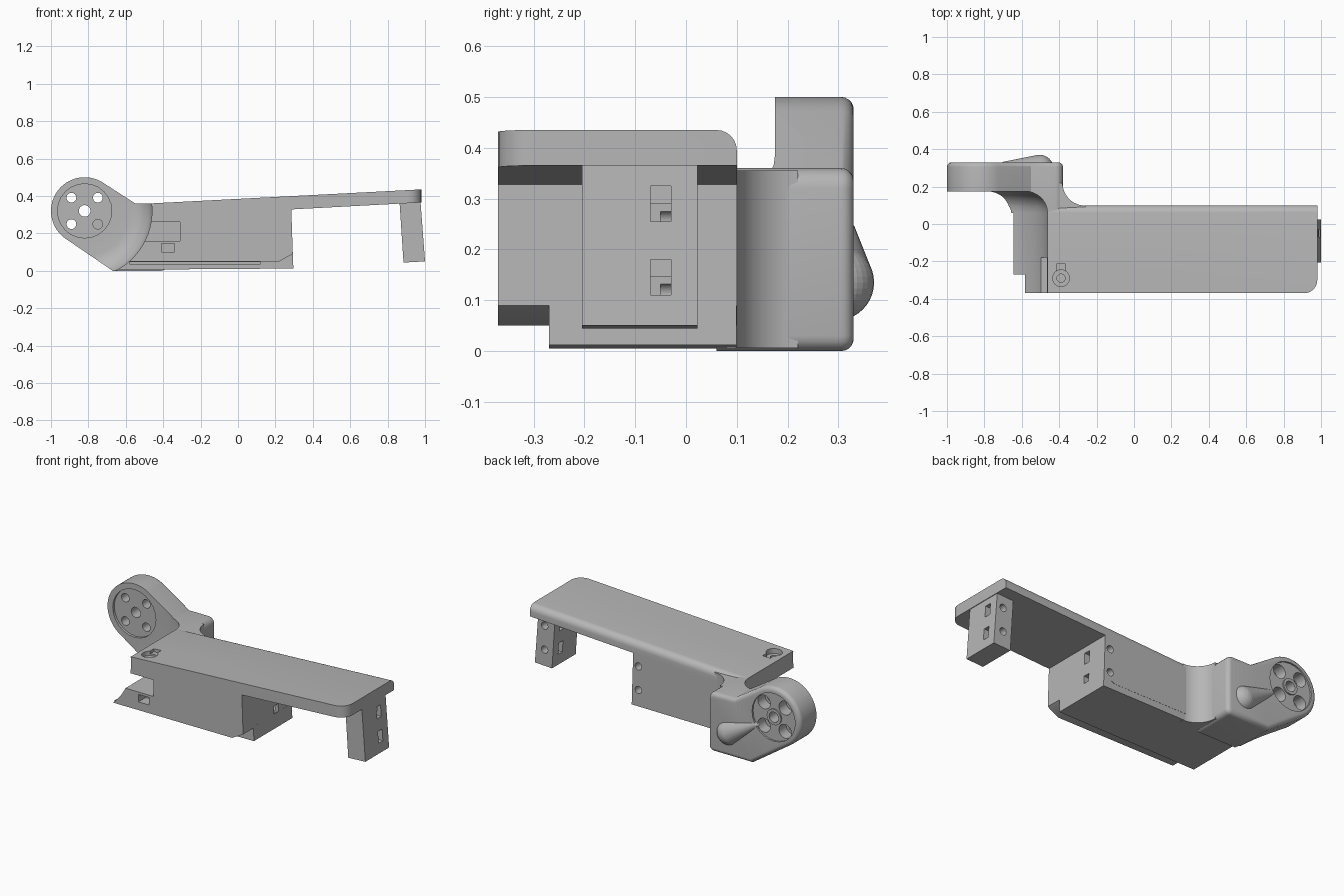
import bpy, bmesh
from math import sin, cos, pi, radians
from mathutils import Vector, Matrix

if "Cube" in bpy.data.objects:
    bpy.data.objects.remove(bpy.data.objects["Cube"], do_unlink=True)

grey = bpy.data.materials.new("plain grey")
grey.use_nodes = True
grey.diffuse_color = (0.47, 0.47, 0.47, 1)
grey.node_tree.nodes["Principled BSDF"].inputs["Base Color"].default_value = grey.diffuse_color

HUB_X, HUB_Z, HUB_R = -0.82, 0.32, 0.18


def make(name, bm):
    bmesh.ops.recalc_face_normals(bm, faces=bm.faces[:])
    mesh = bpy.data.meshes.new(name)
    bm.to_mesh(mesh)
    bm.free()
    mesh.materials.append(grey)
    ob = bpy.data.objects.new(name, mesh)
    bpy.context.collection.objects.link(ob)
    return ob


def arc(cx, cy, r, start, end, n=10):
    angles = [radians(start + (end - start) * i / n) for i in range(n + 1)]
    return [(cx + r * cos(a), cy + r * sin(a)) for a in angles]


def prism(points, low, high, axis="y"):
    """Extrude a closed profile: (x, z) along y, or (x, y) along z."""
    bm = bmesh.new()
    place = (lambda a, b: (a, low, b)) if axis == "y" else (lambda a, b: (a, b, low))
    face = bm.faces.new([bm.verts.new(place(*p)) for p in points])
    ext = bmesh.ops.extrude_face_region(bm, geom=[face])
    move = (0, high - low, 0) if axis == "y" else (0, 0, high - low)
    bmesh.ops.translate(bm, vec=move, verts=[g for g in ext["geom"] if isinstance(g, bmesh.types.BMVert)])
    return bm


def bevel(bm, rule, width, segments=6):
    edges = [e for e in bm.edges if rule(e.verts[0].co, e.verts[1].co)]
    bmesh.ops.bevel(bm, geom=edges, offset=width, segments=segments, profile=0.5, affect="EDGES")


def box(x0, x1, y0, y1, z0, z1):
    return make("cutter", prism([(x0, z0), (x1, z0), (x1, z1), (x0, z1)], y0, y1))


def rod(x, z, r, y0, y1):
    return make("cutter", prism(arc(x, z, r, 0, 345, 23), y0, y1))


def cut(ob, cutters):
    for c in cutters:
        mod = ob.modifiers.new("cut", "BOOLEAN")
        mod.operation, mod.object, mod.solver = "DIFFERENCE", c, "EXACT"
        bpy.context.view_layer.update()
        bpy.context.view_layer.objects.active = ob
        bpy.ops.object.modifier_apply(modifier=mod.name)
        bpy.data.objects.remove(c, do_unlink=True)


def clearance():
    """Turned space around the hub, with a rounded inner edge."""
    profile = [(0, -0.6), (0.36, -0.6)]
    profile += [(0.24 + 0.12 * cos(a), 0.06 + 0.115 * sin(a)) for a in [pi / 2 * i / 8 for i in range(9)]]
    profile.append((0, 0.175))
    bm = bmesh.new()
    vs = [bm.verts.new((HUB_X + r, y, HUB_Z)) for r, y in profile]
    es = [bm.edges.new(pair) for pair in zip(vs, vs[1:])]
    bmesh.ops.spin(bm, geom=vs + es, cent=(HUB_X, 0, HUB_Z), axis=(0, 1, 0),
                   angle=2 * pi, steps=72, use_duplicate=False)
    bmesh.ops.remove_doubles(bm, verts=bm.verts[:], dist=0.0005)
    return make("cutter", bm)


# Long body with the overhanging sloped deck
bm = prism([(-0.66, 0.35), (0.98, 0.435), (0.98, 0.365), (0.285, 0.328), (0.293, 0.09),
            (0.22, 0.05), (-0.66, 0.05)], -0.37, 0.1)
bevel(bm, lambda a, b: min(a.x, b.x) > 0.97 and max(a.y, b.y) < -0.36, 0.07)
bevel(bm, lambda a, b: min(a.y, b.y) > 0.09 and min(a.z, b.z) > 0.34 and abs(a.x - b.x) > 1, 0.04)
body = make("body_and_deck", bm)
cutters = [clearance(),
           box(-0.75, -0.31, -0.5, -0.18, 0.16, 0.26),
           box(-0.41, -0.34, -0.5, -0.3, 0.1, 0.145),
           make("cutter", prism(arc(-0.39, -0.29, 0.045, 0, 345, 23), 0.335, 0.5, "z")),
           make("cutter", prism(arc(-0.39, -0.29, 0.022, 0, 340, 17), 0.2, 0.5, "z")),
           box(-0.415, -0.365, -0.28, -0.215, 0.345, 0.5)]
for z in (0.255, 0.112):
    cutters += [box(0.24, 0.4, -0.07, -0.03, z - 0.035, z + 0.035), rod(0.25, z, 0.022, -0.05, 0.2)]
cut(body, cutters)

# Narrower base under the body
base = make("base", prism([(-0.7, 0.005), (0.296, 0.012), (0.293, 0.1), (0.22, 0.06), (-0.7, 0.06)], -0.27, 0.099))
cut(base, [clearance(), box(-0.58, 0.12, -0.3, -0.255, 0.036, 0.047)])

# Leg under the far end of the deck
leg = make("end_leg", prism([(0.863, 0.375), (0.975, 0.38), (1.0, 0.05), (0.885, 0.044)], -0.205, 0.023))
cutters = []
for z in (0.29, 0.145):
    cutters += [box(0.8, 1.1, -0.07, -0.03, z - 0.035, z + 0.035), rod(0.935, z, 0.022, -0.05, 0.1)]
cut(leg, cutters)

# Side arm that tapers round the hub
outline = arc(HUB_X, HUB_Z, HUB_R, 58, 236, 32) + [(-0.67, 0.0)]
outline += arc(-0.41, 0.03, 0.03, -90, 0, 4) + arc(-0.42, 0.32, 0.04, 0, 90, 5) + [(-0.55, 0.36)]
bm = prism(outline, 0.06, 0.33)
bevel(bm, lambda a, b: min(a.y, b.y) > 0.32, 0.025, 5)
arm = make("hub_arm", bm)
cutters = [clearance(), rod(HUB_X, HUB_Z, 0.145, 0.1, 0.19), rod(HUB_X, HUB_Z, 0.145, 0.32, 0.4),
           rod(HUB_X, HUB_Z, 0.031, 0.1, 0.4)]
for i in range(4):
    a = pi / 4 + i * pi / 2
    x, z = HUB_X + 0.1 * cos(a), HUB_Z + 0.1 * sin(a)
    cutters += [rod(x, z, 0.026, 0.1, 0.4), rod(x, z, 0.042, 0.25, 0.4)]
cut(arm, cutters)

# Raised collar round the middle of the hub
collar = make("hub_collar", prism(arc(HUB_X, HUB_Z, 0.048, 0, 345, 23), 0.3, 0.328))
cut(collar, [rod(HUB_X, HUB_Z, 0.031, 0.1, 0.4)])

# Concave blend between the arm and the body
blend = arc(-0.26, 0.22, 0.122, 180, 270, 12) + [(-0.26, 0.08), (-0.42, 0.08), (-0.42, 0.22)]
blend_ob = make("arm_blend", prism(blend, 0.006, 0.355, "z"))

# Tapered swelling on the back of the arm
bm = bmesh.new()
for centre, r in (((-0.505, 0.295, 0.135), 0.075), ((-0.69, 0.312, 0.235), 0.022)):
    bmesh.ops.create_uvsphere(bm, u_segments=32, v_segments=20, radius=r,
                              matrix=Matrix.Translation(Vector(centre)))
hull = bmesh.ops.convex_hull(bm, input=bm.verts[:])
inside = {g for g in hull["geom_interior"] + hull["geom_unused"] if isinstance(g, bmesh.types.BMVert)}
bmesh.ops.delete(bm, geom=list(inside), context="VERTS")
swelling = make("arm_swelling", bm)

# Smooth the rounded surfaces and keep hard edges
for ob in (body, base, leg, arm, collar, blend_ob, swelling):
    bpy.ops.object.select_all(action="DESELECT")
    ob.select_set(True)
    bpy.context.view_layer.objects.active = ob
    bpy.ops.object.shade_smooth_by_angle(angle=radians(30))
